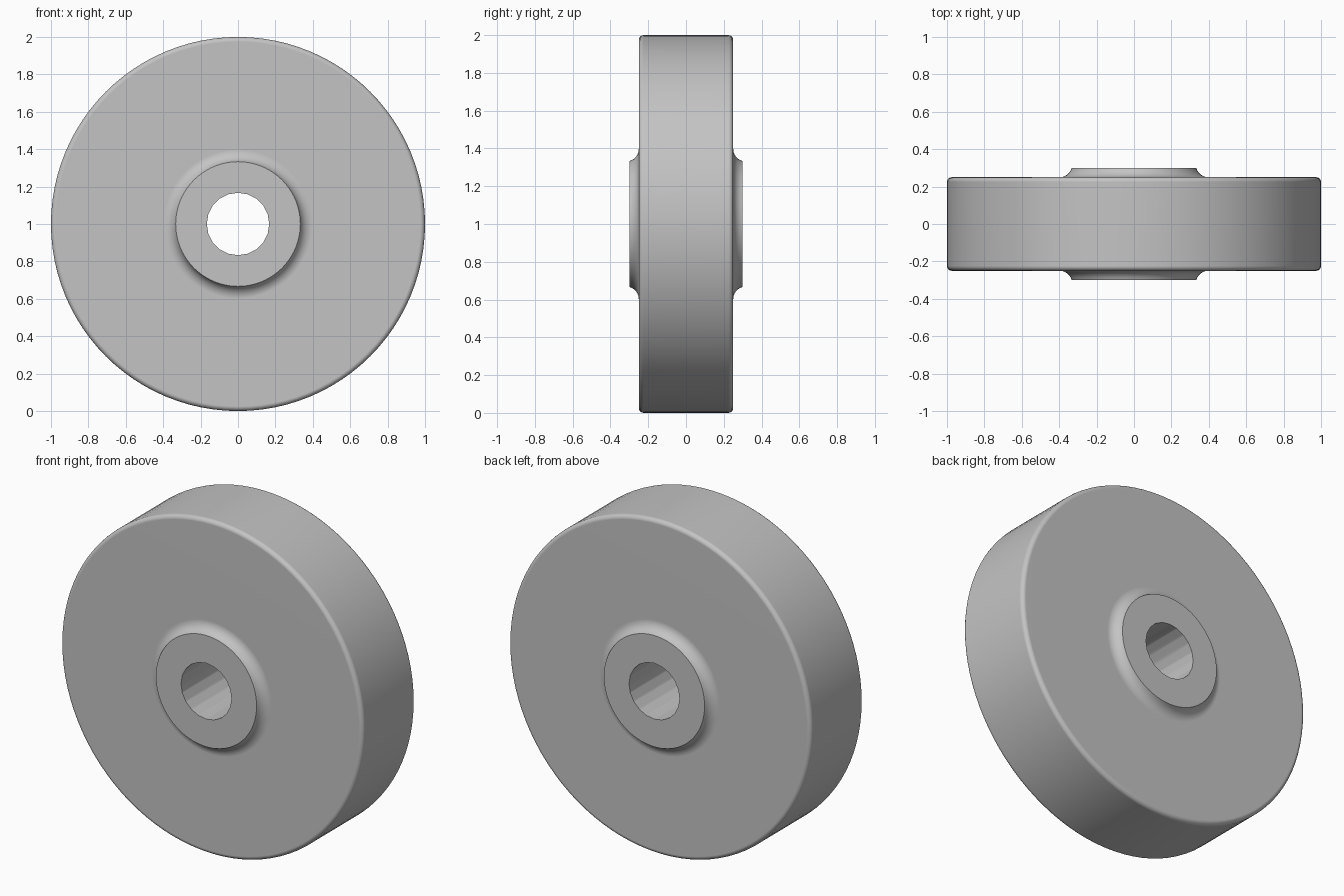
import bpy, bmesh
from math import cos, sin, pi, radians, sqrt
from mathutils import Vector, Matrix

cube = bpy.data.objects.get("Cube")
if cube:
    bpy.data.objects.remove(cube, do_unlink=True)

RADIUS, HALF_WIDTH = 1.0, 0.25
HUB_RADIUS, HUB_HALF, BORE = 0.333, 0.3, 0.167
EDGE, FILLET = 0.025, 0.067
CENTRE = Vector((0, 0, RADIUS))


def arc(r, y, size, start, end, steps):
    """Points (radius, y) along an arc."""
    angles = [start + (end - start) * i / steps for i in range(steps + 1)]
    return [(r + size * cos(a), y + size * sin(a)) for a in angles]


# Half profile: hub face, concave fillet, flat side, rounded rim
fillet_r = HUB_RADIUS + sqrt(FILLET**2 - (HALF_WIDTH + FILLET - HUB_HALF)**2)
fillet_y = HALF_WIDTH + FILLET
half = [(0, HUB_HALF)]
half += arc(fillet_r, fillet_y, FILLET, pi + radians(15), 1.5 * pi, 6)
half += arc(RADIUS - EDGE, HALF_WIDTH - EDGE, EDGE, pi / 2, 0, 4)
half[1] = (HUB_RADIUS, HUB_HALF)
profile = half + [(r, -y) for r, y in reversed(half)]

# Wheel body: the profile turned around the axle
bm = bmesh.new()
verts = [bm.verts.new((r, y, 0)) for r, y in profile]
edges = [bm.edges.new(pair) for pair in zip(verts, verts[1:])]
bmesh.ops.spin(bm, geom=verts + edges, cent=(0, 0, 0), axis=(0, 1, 0),
               angle=2 * pi, steps=96, use_merge=True)
bmesh.ops.remove_doubles(bm, verts=bm.verts, dist=0.0001)
bmesh.ops.recalc_face_normals(bm, faces=bm.faces)
bmesh.ops.translate(bm, verts=bm.verts, vec=CENTRE)
mesh = bpy.data.meshes.new("wheel")
bm.to_mesh(mesh)
bm.free()
wheel = bpy.data.objects.new("wheel", mesh)
bpy.context.collection.objects.link(wheel)

# Single grey material
grey = bpy.data.materials.new("plain grey")
grey.use_nodes = True
colour = (0.55, 0.55, 0.55, 1)
grey.diffuse_color = colour
grey.node_tree.nodes["Principled BSDF"].inputs["Base Color"].default_value = colour
mesh.materials.append(grey)

# Axle bore, cut through the hub
bpy.ops.mesh.primitive_cylinder_add(vertices=20, radius=BORE, depth=1,
                                    location=CENTRE, rotation=(pi / 2, 0, 0))
cutter = bpy.context.object
cutter.name = "bore_cutter"
cutter.hide_render = True
cutter.data.materials.append(grey)
cut = wheel.modifiers.new("bore", 'BOOLEAN')
cut.operation, cut.solver, cut.object = 'DIFFERENCE', 'EXACT', cutter

bpy.ops.object.select_all(action='DESELECT')
wheel.select_set(True)
bpy.context.view_layer.objects.active = wheel
bpy.ops.object.modifier_apply(modifier=cut.name)
bpy.data.objects.remove(cutter, do_unlink=True)

# Smooth curved areas, crisp hub and bore edges, flat sides
bpy.ops.object.shade_smooth_by_angle(angle=radians(35))
weighted = wheel.modifiers.new("flat_sides", 'WEIGHTED_NORMAL')
weighted.keep_sharp = True
